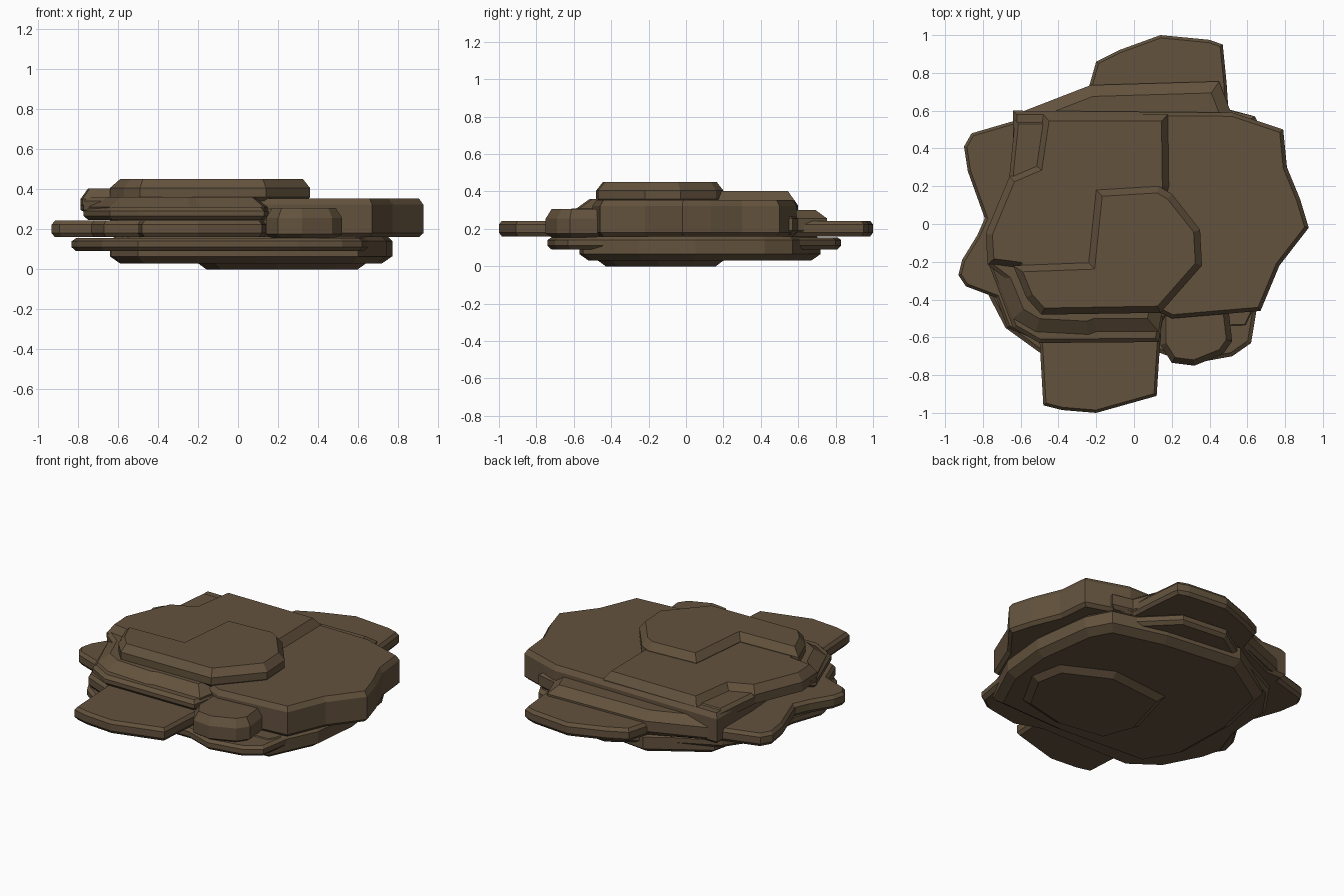
import bpy, bmesh
from mathutils import Vector

stone = bpy.data.materials.new("brown stone")
stone.diffuse_color = (0.125, 0.085, 0.047, 1)


def inset(pts, d):
    """Mitred inward offset of a counter-clockwise outline."""
    out = []
    for i, p in enumerate(pts):
        p = Vector(p)
        a = (p - Vector(pts[i - 1])).normalized()
        b = (Vector(pts[(i + 1) % len(pts)]) - p).normalized()
        na, nb = Vector((-a.y, a.x)), Vector((-b.y, b.x))
        out.append(p + (na + nb) * d / max(0.5, 1 + na.dot(nb)))
    return out


def slab(name, pts, z0, z1, top=(0.02, 0.02), bot=(0.02, 0.02)):
    """Flat stone layer with chamfers given as (inset, height)."""
    area = sum(pts[i - 1][0] * p[1] - p[0] * pts[i - 1][1] for i, p in enumerate(pts))
    if area < 0:
        pts = pts[::-1]
    rings = [(bot[0], z0), (0, z0 + bot[1]), (0, z1 - top[1]), (top[0], z1)]
    bm = bmesh.new()
    loops = [[bm.verts.new((p[0], p[1], z)) for p in inset(pts, d)] for d, z in rings]
    n = len(pts)
    for lo, hi in zip(loops, loops[1:]):
        for i in range(n):
            j = (i + 1) % n
            bm.faces.new((lo[i], lo[j], hi[j], hi[i]))
    bm.faces.new(loops[0][::-1])
    bm.faces.new(loops[-1])
    me = bpy.data.meshes.new(name)
    bm.to_mesh(me)
    bm.free()
    me.materials.append(stone)
    ob = bpy.data.objects.new(name, me)
    bpy.context.collection.objects.link(ob)


# Underside layers
slab("bottom_plate", [(-0.2, -0.2), (-0.12, -0.42), (0.2, -0.47), (0.5, -0.4), (0.64, -0.15),
                      (0.6, 0.05), (0.3, 0.2), (-0.1, 0.16)], 0, 0.06, bot=(0.04, 0.03))
slab("lower_slab", [(-0.63, -0.3), (-0.5, -0.53), (0.1, -0.57), (0.6, -0.55), (0.74, -0.25), (0.77, 0.05),
                    (0.72, 0.42), (0.64, 0.57), (0.3, 0.66), (-0.2, 0.72), (-0.55, 0.5), (-0.64, 0.1)],
     0.03, 0.16, bot=(0.05, 0.035))
slab("lower_ledge", [(-0.5, -0.68), (0.13, -0.68), (0.3, -0.74), (0.52, -0.7), (0.62, -0.63), (0.65, -0.45),
                     (0.66, 0.3), (0.5, 0.6), (0.3, 0.8), (0.0, 0.83), (-0.2, 0.7), (-0.6, 0.5),
                     (-0.74, 0.3), (-0.76, 0.0), (-0.83, -0.2), (-0.8, -0.32), (-0.68, -0.55)],
     0.09, 0.155, top=(0.02, 0.015))

# Thin middle layer with the front, left and back tongues
slab("middle_ledge", [(-0.5, -0.62), (-0.48, -0.96), (-0.38, -0.985), (-0.2, -1.0), (0.12, -0.91), (0.14, -0.6),
                      (0.5, -0.42), (0.6, 0.3), (0.5, 0.6), (0.49, 0.75), (0.47, 0.95), (0.4, 0.975),
                      (0.14, 1.0), (-0.08, 0.92), (-0.2, 0.86), (-0.24, 0.72), (-0.62, 0.55), (-0.86, 0.48),
                      (-0.9, 0.41), (-0.88, 0.28), (-0.79, 0.03), (-0.83, -0.06), (-0.91, -0.19), (-0.93, -0.27),
                      (-0.89, -0.33), (-0.73, -0.39), (-0.67, -0.55)],
     0.16, 0.243, top=(0.015, 0.02), bot=(0.015, 0.02))
slab("inner_core", [(-0.58, -0.4), (0.1, -0.52), (0.6, -0.4), (0.62, 0.4), (0.3, 0.6), (-0.55, 0.5)], 0.1, 0.3)

# Stepped shelves at the front and back
slab("back_shelf", [(-0.63, 0.58), (-0.23, 0.735), (0.45, 0.755), (0.51, 0.6), (0.64, 0.57), (0.6, 0.4), (-0.6, 0.4)],
     0.17, 0.30, top=(0.06, 0.045))
slab("front_block", [(0.14, -0.45), (0.14, -0.64), (0.2, -0.735), (0.32, -0.75), (0.47, -0.69), (0.52, -0.62),
                     (0.5, -0.45)], 0.155, 0.305, top=(0.03, 0.05), bot=(0.03, 0.02))
slab("front_shelf", [(-0.77, -0.21), (-0.64, -0.55), (-0.5, -0.63), (0.13, -0.625), (0.17, -0.4), (0.1, -0.1),
                     (-0.6, -0.1)], 0.245, 0.31, top=(0.02, 0.02))
slab("front_riser", [(-0.76, -0.21), (-0.64, -0.5), (-0.52, -0.57), (-0.24, -0.585), (-0.2, -0.57), (0.13, -0.57),
                     (0.16, -0.4), (0.1, -0.1), (-0.6, -0.1)], 0.27, 0.36, top=(0.07, 0.05))

# Thick slab to the right
slab("right_slab", [(-0.64, 0.25), (-0.64, 0.6), (0.52, 0.59), (0.79, 0.5), (0.81, 0.3), (0.88, 0.13),
                    (0.925, -0.02), (0.77, -0.22), (0.67, -0.46), (0.2, -0.5), (0.1, -0.45), (-0.6, -0.3)],
     0.16, 0.353, top=(0.02, 0.03), bot=(0.02, 0.02))

# Upper left layers and the crowning cap
slab("upper_base", [(-0.77, -0.22), (-0.785, -0.05), (-0.66, 0.25), (-0.63, 0.55), (0.1, 0.55), (0.1, -0.4),
                    (-0.6, -0.35)], 0.265, 0.36, bot=(0.06, 0.03))
slab("upper_slab", [(-0.775, -0.215), (-0.785, -0.05), (-0.66, 0.25), (-0.52, 0.31), (-0.48, 0.58), (0.18, 0.58),
                    (0.185, 0.2), (0.14, 0.0), (0.1, -0.4), (-0.57, -0.4), (-0.62, -0.235)],
     0.30, 0.402, top=(0.035, 0.05))
slab("top_cap", [(-0.2, 0.18), (0.13, 0.2), (0.2, 0.16), (0.35, -0.03), (0.36, -0.22), (0.14, -0.47),
                 (-0.49, -0.48), (-0.57, -0.39), (-0.64, -0.22), (-0.24, -0.205)],
     0.34, 0.45, top=(0.035, 0.045))
